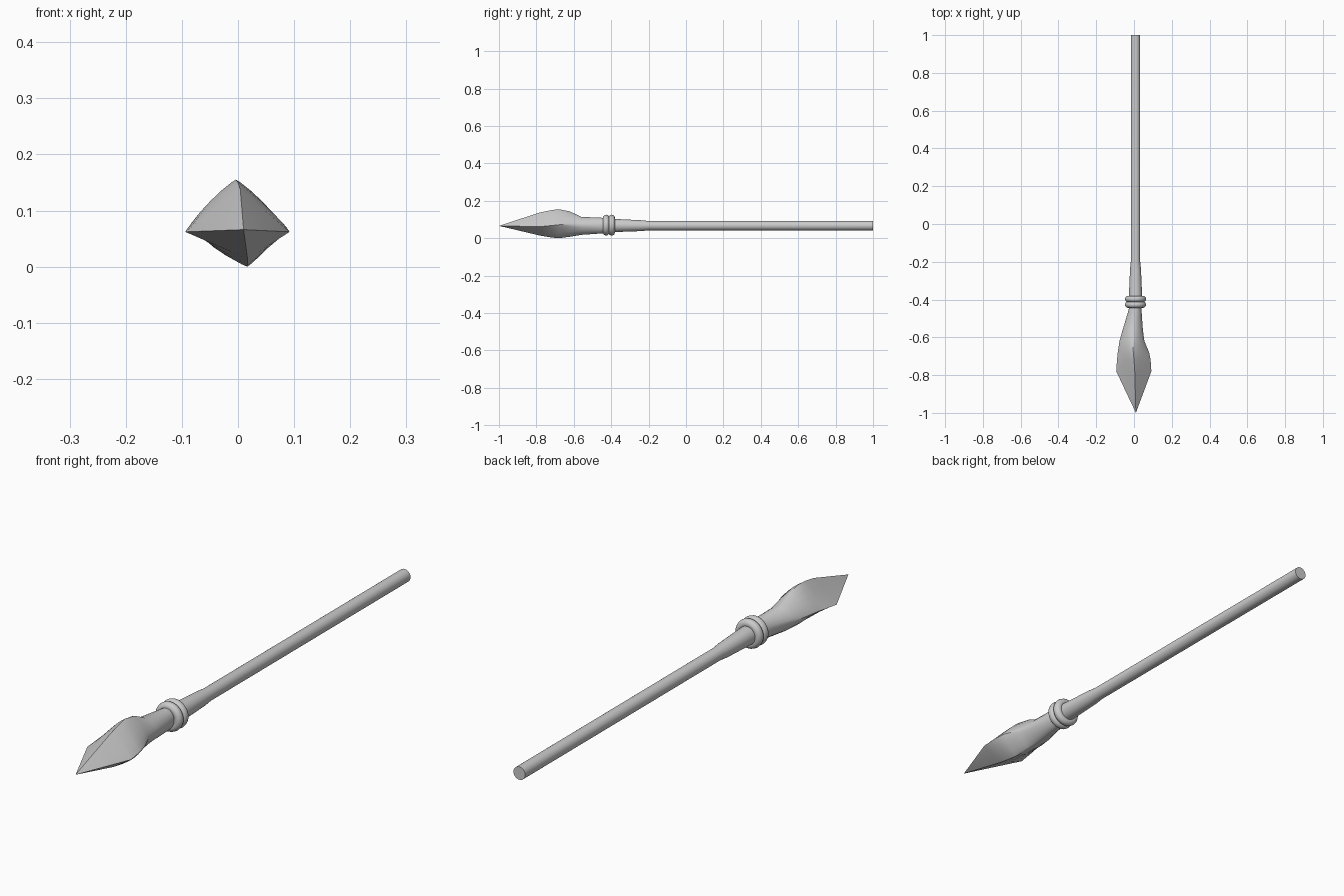
import bpy, bmesh, math

if "Cube" in bpy.data.objects:
    bpy.data.objects.remove(bpy.data.objects["Cube"])

grey = bpy.data.materials.new("plain grey")
grey.diffuse_color = (0.6, 0.6, 0.6, 1)
grey.use_nodes = True
grey.node_tree.nodes["Principled BSDF"].inputs["Base Color"].default_value = grey.diffuse_color
SEG = 24


def finish(obj, angle):
    obj.data.materials.append(grey)
    bpy.ops.object.select_all(action='DESELECT')
    obj.select_set(True)
    bpy.context.view_layer.objects.active = obj
    bpy.ops.object.shade_smooth_by_angle(angle=math.radians(angle))


def section(y, left, right, bottom, top, xtop, xbot, zside, n):
    """Ring through four extremes; n = 2 is round, n = 1 is a diamond."""
    pts = []
    for i in range(SEG):
        a = 2 * math.pi * i / SEG
        c, s = math.cos(a), math.sin(a)
        u, v = abs(c) ** (2 / n), abs(s) ** (2 / n)
        xm = (left + right) / 2
        apex = xtop if s > 0 else xbot
        # round rings sit on their middle, diamonds lean to their apex
        x0 = apex + (xm - apex) * (n - 1)
        side = right if c > 0 else left
        x = x0 + (side - x0) * u
        z = zside + ((top if s > 0 else bottom) - zside) * v
        pts.append((x, y, z))
    return pts


def loft(name, rings, tip=None, angle=35):
    bm = bmesh.new()
    loops = [[bm.verts.new(p) for p in r] for r in rings]
    for a, b in zip(loops, loops[1:]):
        for i in range(SEG):
            j = (i + 1) % SEG
            bm.faces.new((a[i], a[j], b[j], b[i]))
    bm.faces.new(loops[0])
    if tip:
        t = bm.verts.new(tip)
        for i in range(SEG):
            bm.faces.new((loops[-1][i], loops[-1][(i + 1) % SEG], t))
    else:
        bm.faces.new(loops[-1])
    bmesh.ops.recalc_face_normals(bm, faces=bm.faces)
    me = bpy.data.meshes.new(name)
    bm.to_mesh(me)
    bm.free()
    obj = bpy.data.objects.new(name, me)
    bpy.context.collection.objects.link(obj)
    finish(obj, angle)


def round_ring(y, x, z, r):
    return section(y, x - r, x + r, z - r, z + r, x, x, z, 2)


# long handle, flaring towards the collar
loft("handle", [round_ring(1.0, .008, .067, .025),
                round_ring(-.20, .008, .067, .025),
                round_ring(-.24, .008, .067, .029),
                round_ring(-.38, .008, .068, .035),
                round_ring(-.42, .008, .068, .037)])

# pointed head: round neck turning into a four-sided diamond
loft("pointed_head", [
    #        y    left  right  bottom  top  xtop  xbot  zside  n
    section(-.41, -.020, .035, .030, .106, .008, .008, .068, 2),
    section(-.46, -.030, .040, .025, .110, .008, .010, .068, 2),
    section(-.56, -.060, .047, .018, .114, .003, .014, .070, 1.7),
    section(-.62, -.077, .055, .008, .143, -.002, .018, .073, 1.35),
    section(-.68, -.086, .080, .000, .155, -.004, .020, .072, 1.15),
    section(-.72, -.090, .088, .004, .150, .000, .019, .068, 1.08),
    section(-.78, -.094, .092, .014, .138, .004, .017, .062, 1.0),
], tip=(.010, -1.0, .066))

# twin collar rings
for k, y in enumerate((-.427, -.397)):
    bpy.ops.mesh.primitive_torus_add(major_radius=.039, minor_radius=.017,
                                     major_segments=32, minor_segments=12,
                                     location=(.008, y, .070),
                                     rotation=(math.pi / 2, 0, 0))
    ring = bpy.context.object
    ring.name = f"collar_ring_{k + 1}"
    finish(ring, 60)
